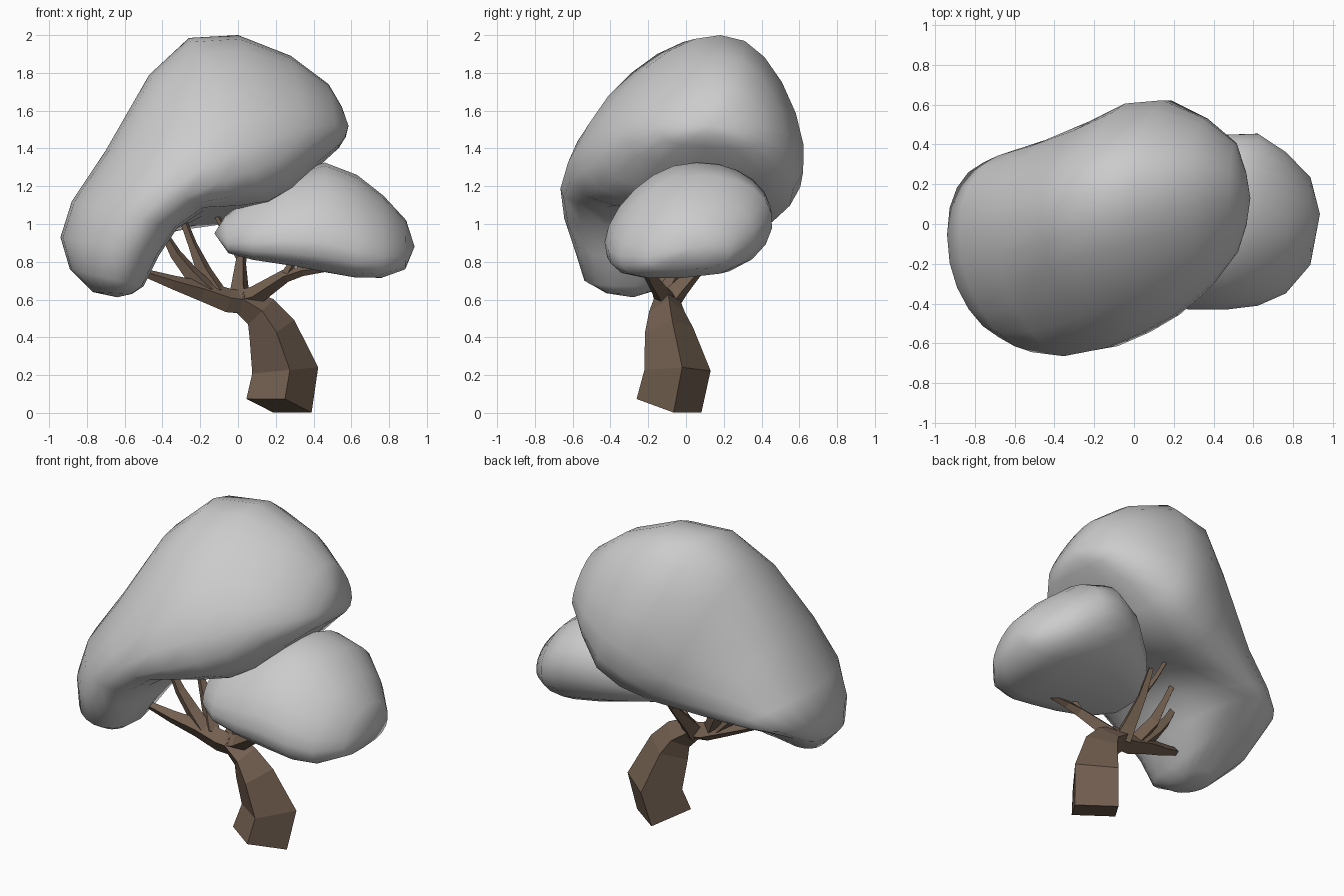
import bpy, bmesh
from math import sin, cos, pi
from mathutils import Vector

bark = bpy.data.materials.new("bark")
bark.diffuse_color = (0.17, 0.115, 0.08, 1)


def bridge(bm, rings):
    for a, b in zip(rings, rings[1:]):
        n = len(a)
        for i in range(n):
            bm.faces.new((a[i], a[(i + 1) % n], b[(i + 1) % n], b[i]))


def finish(bm, name, smooth=False, mat=None):
    bmesh.ops.recalc_face_normals(bm, faces=bm.faces)
    for f in bm.faces:
        f.smooth = smooth
    me = bpy.data.meshes.new(name)
    bm.to_mesh(me)
    bm.free()
    if mat:
        me.materials.append(mat)
    ob = bpy.data.objects.new(name, me)
    bpy.context.collection.objects.link(ob)
    return ob


def limb(name, path, ref):
    """Four-sided flat limb through (x, y, z, radius) points; ref aims one corner."""
    bm = bmesh.new()
    pts = [Vector(p[:3]) for p in path]
    rings = []
    for i, p in enumerate(pts):
        t = pts[min(i + 1, len(pts) - 1)] - pts[max(i - 1, 0)]
        t.normalize()
        u = Vector(ref)
        u = (u - t * u.dot(t)).normalized()
        v = t.cross(u)
        r = path[i][3]
        rings.append([bm.verts.new(p + r * (u * cos(a) + v * sin(a)))
                      for a in (0, pi / 2, pi, 3 * pi / 2)])
    bridge(bm, rings)
    bm.faces.new(rings[0])
    bm.faces.new(rings[-1])
    return finish(bm, name, mat=bark)


def canopy(name, tip_a, tip_b, stations, eggs, shear, drop_front, under, sides=20):
    """Loft of egg sections: (outer x, z, inner x, z, y min, y max, back flank drop).
    shear moves the outer side back; a small 'under' power squares the underside."""
    bm = bmesh.new()
    rings = []
    for k, (ox, oz, ix, iz, y0, y1, drop_back) in enumerate(stations):
        egg = eggs[0] + (eggs[1] - eggs[0]) * min(1, 2 * k / (len(stations) - 1))
        prof = []
        for i in range(sides):
            a = 2 * pi * i / sides
            s, h = sin(a), cos(a)
            w = abs(s) ** (0.9 if h > 0 else under) * (1 - egg * h)
            prof.append((h, w if s >= 0 else -w))
        wide = max(w for _, w in prof)
        mid, half = (y0 + y1) / 2, (y1 - y0) / 2
        scale = min(1, half / 0.5)
        ring = []
        for h, w in prof:
            w /= wide
            drop = (drop_back if w > 0 else drop_front * scale) * w * w
            ring.append(bm.verts.new((ix + (ox - ix) * (1 + h) / 2,
                                      mid + half * w + shear * h * scale,
                                      iz + (oz - iz) * (1 + h) / 2 - drop)))
        rings.append(ring)
    bridge(bm, rings)
    for tip, ring in ((tip_a, rings[0]), (tip_b, rings[-1])):
        v = bm.verts.new(tip)
        for i in range(sides):
            bm.faces.new((v, ring[i], ring[(i + 1) % sides]))
    return finish(bm, name, smooth=True)


# Leaning trunk with a tilted square foot
limb("trunk", [(0.217, -0.09, 0.038, 0.178), (0.25, -0.045, 0.225, 0.177),
               (0.18, -0.09, 0.44, 0.13), (0.12, -0.10, 0.535, 0.095),
               (0.02, -0.10, 0.60, 0.07)], (0.14, -1, 0))

# Forking branches
branches = {
    "left_branch": [(0.07, -0.10, 0.58, 0.06), (-0.05, -0.11, 0.595, 0.065),
                    (-0.19, -0.13, 0.645, 0.055), (-0.34, -0.17, 0.69, 0.038),
                    (-0.49, -0.20, 0.74, 0.022)],
    "left_upper_branch": [(-0.15, -0.12, 0.64, 0.05), (-0.25, -0.11, 0.74, 0.042),
                          (-0.33, -0.11, 0.84, 0.032), (-0.38, -0.11, 0.93, 0.022)],
    "left_back_branch": [(-0.10, -0.11, 0.63, 0.045), (-0.18, -0.04, 0.75, 0.042),
                         (-0.24, -0.02, 0.89, 0.025), (-0.29, 0.0, 1.02, 0.02)],
    "back_branch": [(0.01, -0.09, 0.59, 0.065), (0.01, -0.03, 0.66, 0.05),
                    (0.015, 0.09, 0.79, 0.03), (0.03, 0.19, 0.93, 0.018)],
    "back_twig": [(0.015, 0.11, 0.81, 0.02), (-0.05, 0.13, 0.92, 0.018),
                  (-0.12, 0.15, 1.06, 0.014)],
    "right_branch": [(0.0, -0.10, 0.59, 0.06), (0.09, -0.12, 0.62, 0.052),
                     (0.25, -0.19, 0.725, 0.035), (0.34, -0.20, 0.75, 0.026),
                     (0.48, -0.20, 0.765, 0.016)],
    "right_twig": [(0.25, -0.19, 0.725, 0.028), (0.28, -0.20, 0.78, 0.022),
                   (0.28, -0.20, 0.84, 0.018)],
}
for name, path in branches.items():
    limb(name, path, (0.3, -1, 0.2))

# Large bent canopy, swept from the low left lobe up to the right
canopy("large_canopy", (-0.64, -0.28, 0.612), (0.585, 0.13, 1.52), [
    (-0.77, 0.64, -0.56, 0.63, -0.42, -0.14, -0.02),
    (-0.89, 0.76, -0.50, 0.67, -0.53, 0.10, -0.12),
    (-0.94, 0.93, -0.42, 0.83, -0.57, 0.32, -0.06),
    (-0.88, 1.12, -0.32, 0.98, -0.62, 0.37, 0.08),
    (-0.70, 1.39, -0.17, 1.08, -0.64, 0.44, 0.20),
    (-0.47, 1.79, 0.02, 1.08, -0.60, 0.54, 0.24),
    (-0.26, 1.985, 0.17, 1.10, -0.53, 0.63, 0.21),
    (0.0, 2.0, 0.29, 1.17, -0.44, 0.645, 0.18),
    (0.28, 1.89, 0.42, 1.31, -0.30, 0.55, 0.13),
    (0.48, 1.74, 0.535, 1.41, -0.13, 0.42, 0.07),
    (0.55, 1.62, 0.57, 1.46, 0.0, 0.27, 0.02)], (0.0, 0.28), 0.08, 0.0, 0.8)

# Small canopy on the right
canopy("small_canopy", (-0.125, -0.12, 0.95), (0.935, 0.05, 0.88), [
    (-0.07, 1.04, -0.05, 0.845, -0.27, 0.05, 0.0),
    (0.08, 1.16, 0.08, 0.81, -0.37, 0.22, 0.0),
    (0.26, 1.27, 0.28, 0.78, -0.42, 0.38, -0.03),
    (0.46, 1.325, 0.46, 0.745, -0.42, 0.46, -0.06),
    (0.63, 1.26, 0.62, 0.717, -0.40, 0.465, -0.07),
    (0.77, 1.15, 0.76, 0.715, -0.34, 0.37, -0.04),
    (0.89, 1.02, 0.885, 0.76, -0.20, 0.24, 0.0)], (0.2, 0.2), 0.04, 0.05, 0.65)
